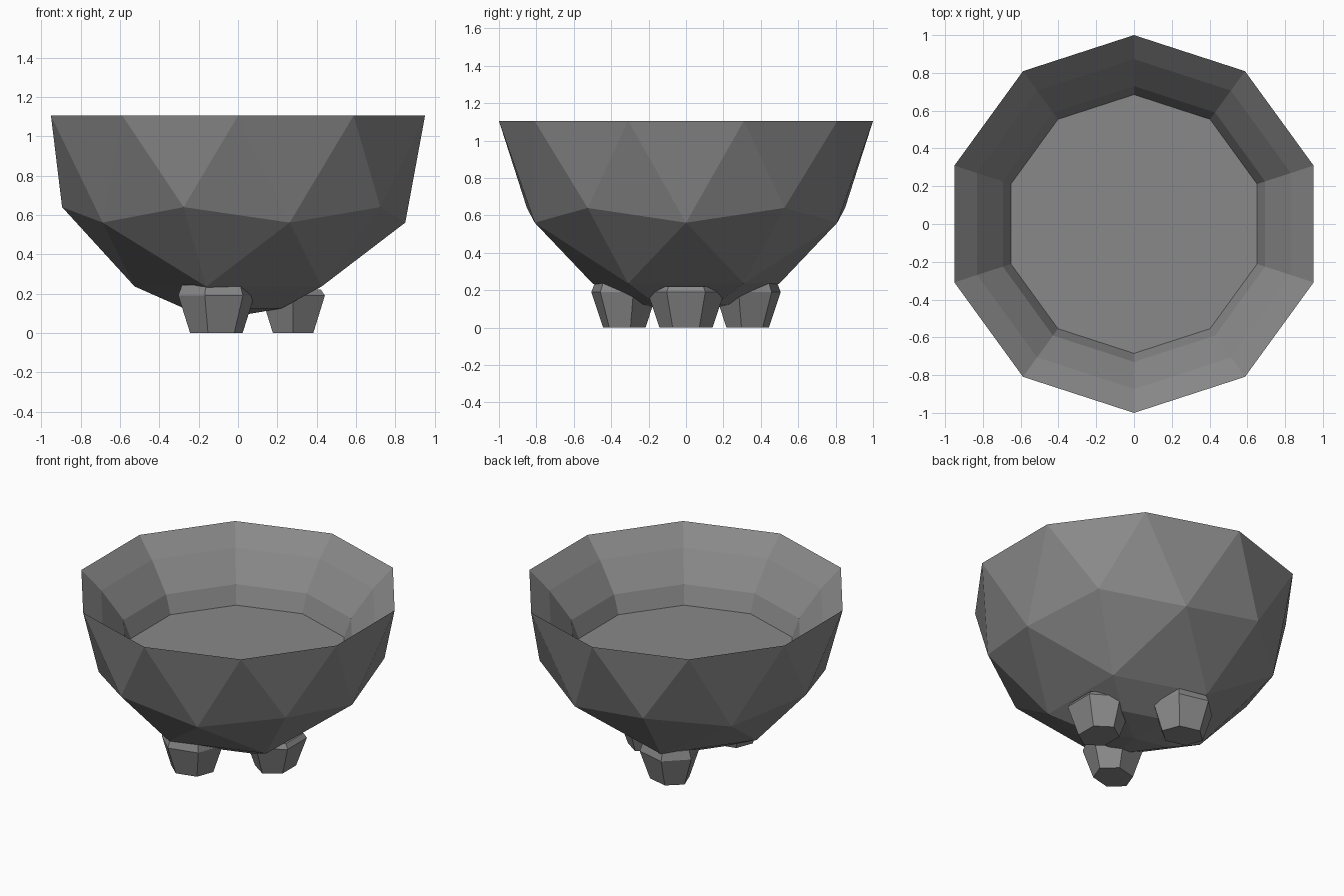
import bpy, bmesh, math
from mathutils import Matrix, Vector

if "Cube" in bpy.data.objects:
    bpy.data.objects.remove(bpy.data.objects["Cube"])

RIM_Z = 1.105
CENTRE_Z = 1.087

dark = bpy.data.materials.new("dark_grey")
dark.diffuse_color = (0.25, 0.25, 0.25, 1)
dark.use_nodes = True
dark.node_tree.nodes["Principled BSDF"].inputs["Base Color"].default_value = dark.diffuse_color


def make_object(name, bm):
    bmesh.ops.recalc_face_normals(bm, faces=bm.faces)
    mesh = bpy.data.meshes.new(name)
    bm.to_mesh(mesh)
    bm.free()
    mesh.materials.append(dark)
    obj = bpy.data.objects.new(name, mesh)
    bpy.context.collection.objects.link(obj)
    return obj


# Bowl: lower half of a faceted sphere, with a rounder underside
bm = bmesh.new()
bmesh.ops.create_icosphere(bm, subdivisions=2, radius=1.0)
bmesh.ops.delete(bm, geom=[v for v in bm.verts if v.co.z > 0.05], context='VERTS')
pole = min(bm.verts, key=lambda v: v.co.z)
bmesh.ops.subdivide_edges(bm, edges=list(pole.link_edges), cuts=1)
bmesh.ops.triangulate(bm, faces=bm.faces)
for v in bm.verts:
    v.co.normalize()
bmesh.ops.translate(bm, verts=bm.verts, vec=(0, 0, CENTRE_Z))

# Stepped inside wall and flat floor of the bowl
ring = [v for v in bm.verts if v.is_boundary]
ring.sort(key=lambda v: math.atan2(v.co.y, v.co.x))
for v in ring:
    v.co.z = RIM_Z
n = len(ring)
for radius, drop in ((0.873, 0.12), (0.73, 0.30), (0.685, 0.42)):
    inner = []
    for v in ring:
        d = Vector((v.co.x, v.co.y, 0)).normalized() * radius
        inner.append(bm.verts.new((d.x, d.y, RIM_Z - drop)))
    for i in range(n):
        j = (i + 1) % n
        bm.faces.new((ring[i], ring[j], inner[j], inner[i]))
    ring = inner
bm.faces.new(ring)
make_object("bowl", bm)


# Feet: six-sided tapered stubs that run up into the bowl
def foot(name, x, y, turn, scale, top):
    bm = bmesh.new()
    rings = []
    # height, half width across the foot, half depth outwards
    for z, wide, deep in ((0, 0.145, 0.105), (0.19, 0.21, 0.165), (top, 0.19, 0.145)):
        loop = []
        for k in range(6):
            a = math.radians(30 + 60 * k)
            loop.append(bm.verts.new((scale * deep * math.cos(a) / math.cos(math.pi / 6),
                                      scale * wide * math.sin(a), z)))
        rings.append(loop)
    for a, b in zip(rings, rings[1:]):
        for i in range(6):
            j = (i + 1) % 6
            bm.faces.new((a[i], a[j], b[j], b[i]))
    bm.faces.new(rings[0])
    bm.faces.new(rings[-1])
    obj = make_object(name, bm)
    obj.matrix_world = (Matrix.Translation((x, y, 0))
                        @ Matrix.Rotation(math.radians(turn), 4, 'Z'))


foot("right_foot", 0.28, 0, 0, 0.98, 0.22)
foot("front_foot", -0.11, -0.33, -76, 0.95, 0.245)
foot("back_foot", -0.11, 0.33, 76, 0.95, 0.245)
